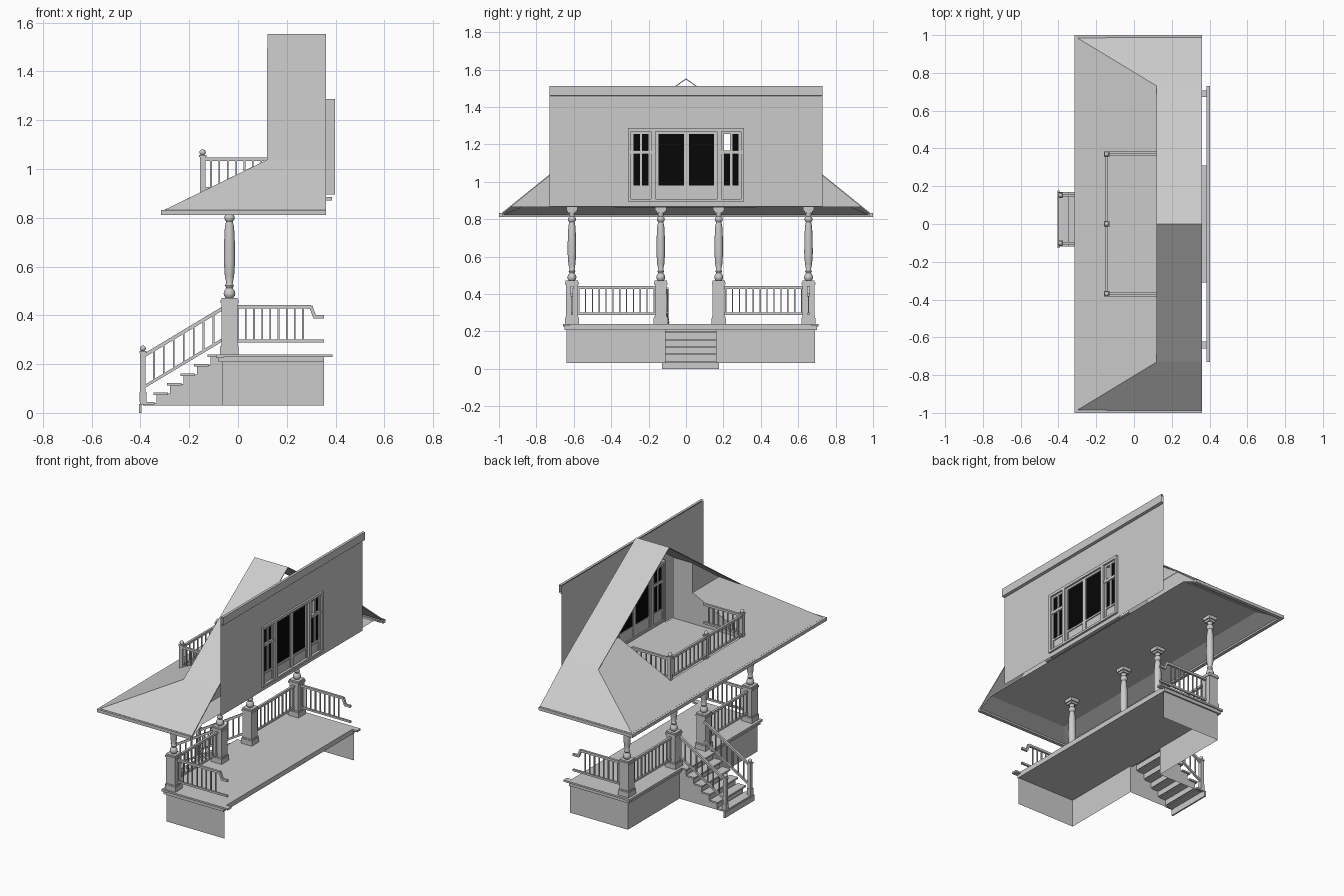
import bpy, bmesh, math
from mathutils import Vector, Matrix

cube = bpy.data.objects.get("Cube")
if cube:
    bpy.data.objects.remove(cube, do_unlink=True)


def material(name, c):
    m = bpy.data.materials.new(name)
    m.use_nodes = True
    m.diffuse_color = (c, c, c, 1)
    m.node_tree.nodes["Principled BSDF"].inputs["Base Color"].default_value = (c, c, c, 1)
    return m


GREY = material("pale grey", 0.6)
BLACK = material("black glass", 0.002)


class Part:
    """Collects simple shapes into one named mesh object."""

    def __init__(self, name, mat=GREY):
        self.name, self.mat, self.bm = name, mat, bmesh.new()

    def box(self, x0, x1, y0, y1, z0, z1):
        m = Matrix.Translation(((x0 + x1) / 2, (y0 + y1) / 2, (z0 + z1) / 2))
        m = m @ Matrix.Diagonal((x1 - x0, y1 - y0, z1 - z0, 1))
        bmesh.ops.create_cube(self.bm, size=1, matrix=m)

    def block(self, x, y, w, z0, z1):
        self.box(x - w / 2, x + w / 2, y - w / 2, y + w / 2, z0, z1)

    def bar(self, p, q, w):
        p, q = Vector(p), Vector(q)
        d = q - p
        m = Matrix.Translation((p + q) / 2) @ d.to_track_quat('Z', 'Y').to_matrix().to_4x4()
        bmesh.ops.create_cube(self.bm, size=1, matrix=m @ Matrix.Diagonal((w, w, d.length, 1)))

    def face(self, *pts):
        self.bm.faces.new([self.bm.verts.new(p) for p in pts])

    def strip(self, profile, y0, y1):
        """Open-ended sheet: an x-z profile swept along y."""
        for (x, z), (u, v) in zip(profile, profile[1:]):
            self.face((x, y0, z), (x, y1, z), (u, y1, v), (u, y0, v))

    def lathe(self, x, y, profile, n=16):
        rings = [[self.bm.verts.new((x + r * math.cos(math.tau * i / n),
                                     y + r * math.sin(math.tau * i / n), z)) for i in range(n)]
                 for r, z in profile]
        for a, b in zip(rings, rings[1:]):
            for i in range(n):
                j = (i + 1) % n
                self.bm.faces.new((a[i], a[j], b[j], b[i]))

    def ball(self, x, y, z, r):
        bmesh.ops.create_uvsphere(self.bm, u_segments=12, v_segments=8, radius=r,
                                  matrix=Matrix.Translation((x, y, z)))

    def done(self, smooth=False, thick=0):
        bmesh.ops.remove_doubles(self.bm, verts=self.bm.verts, dist=1e-5)
        bmesh.ops.recalc_face_normals(self.bm, faces=self.bm.faces)
        me = bpy.data.meshes.new(self.name)
        self.bm.to_mesh(me)
        self.bm.free()
        me.materials.append(self.mat)
        ob = bpy.data.objects.new(self.name, me)
        bpy.context.collection.objects.link(ob)
        if thick:
            mod = ob.modifiers.new("thickness", 'SOLIDIFY')
            mod.thickness, mod.offset = thick, 0
        if smooth:
            bpy.ops.object.select_all(action='DESELECT')
            ob.select_set(True)
            bpy.context.view_layer.objects.active = ob
            bpy.ops.object.shade_smooth_by_angle(angle=math.radians(40))


def railing(part, p, q, low, high, count, w=0.012):
    """Top and bottom rails from p to q (floor points) with upright balusters."""
    p, q, up = Vector(p), Vector(q), Vector((0, 0, 1))
    part.bar(p + up * low, q + up * low, w)
    part.bar(p + up * high, q + up * high, w * 1.2)
    for i in range(1, count + 1):
        b = p.lerp(q, i / (count + 1))
        part.bar(b + up * low, b + up * high, w * 0.55)


# Porch layout
COL_X = -0.035
COLS = (-0.61, -0.135, 0.175, 0.655)
Y0, Y1 = -0.64, 0.69
SY0, SY1 = -0.11, 0.16
DECK = 0.24

# Porch base: open-backed skirt and deck
p = Part("porch_skirt")
for y in (Y0, Y1):
    p.face((-0.065, y, 0.03), (0.352, y, 0.03), (0.352, y, 0.21), (-0.065, y, 0.21))
for a, b in ((Y0, SY0), (SY1, Y1)):
    p.strip([(-0.065, 0.03), (-0.065, 0.21)], a, b)
p.done()
p = Part("porch_deck")
p.box(-0.08, 0.352, Y0 - 0.01, Y1 + 0.01, 0.208, DECK)
for y in (Y0, Y1):
    p.box(-0.085, 0.387, y - 0.018, y + 0.018, 0.229, DECK)
p.box(-0.09, -0.06, Y0 - 0.018, Y1 + 0.018, 0.226, DECK)
p.done()

# Stairs: zigzag shell with stepped sides, plus nosed treads
steps = [(-0.125 - 0.0555 * i, DECK - 0.039 * i) for i in range(6)]
outline = [(-0.065, 0.03), (-0.065, DECK - 0.005)]
for i, (x, z) in enumerate(steps):
    last = i == len(steps) - 1
    outline += [(x + 0.013, z - 0.005), (x + 0.013, 0.03 if last else steps[i + 1][1] - 0.005)]
p = Part("stair_shell")
for y in (SY0, SY1):
    p.face(*[(x, y, z) for x, z in outline])
p.strip(outline[1:], SY0, SY1)
p.done()
p = Part("stair_treads")
for x, z in steps:
    p.box(x, x + 0.06, SY0 - 0.01, SY1 + 0.01, z - 0.01, z)
p.box(-0.405, -0.395, SY0 - 0.017, SY1 + 0.017, 0, 0.036)
p.done()

# Pedestals and turned columns
p = Part("column_pedestals")
for y in COLS:
    for w, a, b in ((0.076, DECK, 0.272), (0.071, 0.272, 0.28), (0.064, 0.28, 0.45),
                    (0.074, 0.45, 0.462), (0.066, 0.462, 0.472)):
        p.block(COL_X, y, w, a, b)
p.done()
p = Part("turned_columns")
shape = [(0.014, 0.47), (0.022, 0.48), (0.024, 0.49), (0.02, 0.503), (0.013, 0.512),
         (0.018, 0.522), (0.013, 0.532), (0.019, 0.56), (0.023, 0.62), (0.022, 0.70),
         (0.019, 0.76), (0.014, 0.785), (0.021, 0.795), (0.021, 0.806), (0.014, 0.815), (0.018, 0.84)]
for y in COLS:
    p.lathe(COL_X, y, shape)
p.done(smooth=True)
p = Part("column_caps")
for y in COLS:
    p.block(COL_X, y, 0.045, 0.832, 0.845)
    p.block(COL_X, y, 0.06, 0.845, 0.866)
p.done()

# Porch railings, with stepped ends at the house side
p = Part("porch_railings")
for a, b in (COLS[:2], COLS[2:]):
    railing(p, (COL_X, a, DECK), (COL_X, b, DECK), 0.055, 0.195, 12)
for y in (COLS[0], COLS[3]):
    railing(p, (COL_X, y, DECK), (0.3, y, DECK), 0.055, 0.195, 9)
    p.bar((0.298, y, 0.438), (0.314, y, 0.395), 0.014)
    p.bar((0.31, y, 0.395), (0.353, y, 0.395), 0.014)
    p.bar((0.3, y, 0.295), (0.353, y, 0.295), 0.012)
p.done()

# Stair railings and newel posts
p = Part("stair_railings")
for y in (SY0 + 0.008, SY1 - 0.008):
    railing(p, (-0.385, y, 0.045), (-0.06, y, 0.24), 0.062, 0.19, 7)
    p.block(-0.39, y, 0.022, 0.045, 0.25)
    p.block(-0.39, y, 0.028, 0.045, 0.085)
    p.block(-0.39, y, 0.028, 0.245, 0.253)
    p.ball(-0.39, y, 0.264, 0.012)
p.done(smooth=True)

# Main roof: gable with hipped ends and a balcony opening in the front slope
EX, EY, EZ, RX, BX = -0.3, 0.985, 0.83, 0.12, 0.36
HY, HZ, RIDGE, CUT, BAL, WX = 0.73, 1.035, 1.55, 0.38, -0.15, 0.22
FLOOR = 0.885


def slope(x, y):
    return (x, y, EZ + (x - EX) * (HZ - EZ) / (RX - EX))


hip = EY + (BAL - EX) / (RX - EX) * (HY - EY)
p = Part("main_roof")
p.face(slope(EX, -EY), slope(EX, EY), slope(BAL, hip), slope(BAL, CUT), slope(BAL, -CUT), slope(BAL, -hip))
for s in (1, -1):
    p.face((BX, 0, RIDGE), (RX, 0, RIDGE), (RX, s * HY, HZ), (BX, s * HY, HZ))
    p.face((BX, s * HY, HZ), (RX, s * HY, HZ), slope(BAL, s * hip), slope(EX, s * EY), (BX, s * EY, EZ))
    p.face(slope(BAL, s * CUT), slope(BAL, s * hip), slope(RX, s * HY), slope(RX, s * CUT))
    p.face(slope(RX, s * CUT), slope(RX, s * HY), slope(WX, s * 0.655), slope(WX, s * CUT))
p.done(thick=0.006)

# Eaves gutter
p = Part("eaves_gutter")
p.box(-0.315, -0.293, -1, 1, 0.812, 0.832)
for s in (1, -1):
    p.box(-0.315, BX, *sorted((s * 0.978, s)), 0.812, 0.832)
p.done()

# Porch ceiling with sloping soffits
p = Part("porch_ceiling")
cx, cy, cz = -0.2, 0.88, 0.866
p.face((cx, -cy, cz), (cx, cy, cz), (BX, cy, cz), (BX, -cy, cz))
p.face((EX, -EY, 0.82), (EX, EY, 0.82), (cx, cy, cz), (cx, -cy, cz))
for s in (1, -1):
    p.face((EX, s * EY, 0.82), (BX, s * EY, 0.82), (BX, s * cy, cz), (cx, s * cy, cz))
p.done()

# Balcony floor, recess sides and gable walls
p = Part("balcony_recess")
p.box(BAL, BX, -CUT, CUT, FLOOR - 0.008, FLOOR)
p.box(BX, 0.385, -0.31, 0.31, 0.87, FLOOR)
p.face((BAL, -CUT, FLOOR), (BAL, CUT, FLOOR), slope(BAL, CUT), slope(BAL, -CUT))
top = RIDGE - CUT * (RIDGE - HZ) / HY
for s in (1, -1):
    y = s * CUT
    p.face((BAL, y, FLOOR), (WX, y, FLOOR), slope(WX, y), slope(BAL, y))
    p.face((WX, y, FLOOR), (BX, y, FLOOR), (BX, y, top), (WX, y, top))
    p.face((WX, y, cz), (WX, y, top), (WX, s * HY, HZ), (WX, s * 0.935, cz))
p.done()

# Balcony railing and posts
p = Part("balcony_railing")
posts = [(-0.145, y) for y in (-0.37, 0, 0.37)]
for x, y in posts:
    p.block(x, y, 0.022, FLOOR, 1.055)
    p.block(x, y, 0.03, 1.05, 1.058)
    p.ball(x, y, 1.068, 0.013)
for s in (1, -1):
    railing(p, (-0.145, 0, FLOOR), (-0.145, s * 0.37, FLOOR), 0.035, 0.155, 8)
    railing(p, (-0.145, s * 0.37, FLOOR), (0.13, s * 0.37, FLOOR), 0.035, 0.155, 7)
p.done(smooth=True)

# Tall thin wall around the door opening, with an open-ended cornice
WALL = 0.385
p = Part("door_wall")
for y0, y1, z0, z1 in ((-HY, -0.305, 0.868, 1.51), (0.305, HY, 0.868, 1.51),
                       (-0.305, 0.305, 0.868, 0.9), (-0.305, 0.305, 1.28, 1.51)):
    p.strip([(WALL, z0), (WALL, z1)], y0, y1)
p.done()
p = Part("wall_cornice")
p.strip([(WALL, 1.458), (0.402, 1.462), (0.402, 1.513), (WALL, 1.513)], -HY, HY)
p.done()

# Door frame, sidelights and lower panels
p = Part("door_frame")
ZB, ZT = 0.895, 1.287
p.box(0.361, 0.397, -0.31, 0.31, ZT - 0.018, ZT)
p.box(0.361, 0.397, -0.31, 0.31, ZB, ZB + 0.014)
for y, w in ((-0.302, 0.016), (-0.174, 0.024), (0.177, 0.024), (0.302, 0.016)):
    p.box(0.361, 0.397, y - w / 2, y + w / 2, ZB, ZT)
for a, b in ((-0.295, -0.186), (-0.162, 0.003), (0.003, 0.165), (0.189, 0.295)):
    p.box(0.368, 0.38, a, b, 0.905, 0.972)
    p.box(0.366, 0.386, a, b, 0.968, 0.98)
    p.box(0.366, 0.386, a, b, 1.256, 1.275)
    for y in (a, b):
        p.box(0.366, 0.386, y - 0.014, y + 0.014, 0.905, 1.27)
    if b - a < 0.13:
        p.box(0.366, 0.39, a, b, 1.15, 1.168)
        mid = (a + b) / 2
        p.box(0.366, 0.386, mid - 0.006, mid + 0.006, 0.975, 1.26)
p.done()

# Dark glass, leaving one sidelight pane open
p = Part("door_glass", BLACK)
for a, b, z0, z1 in ((-0.295, -0.186, 0.975, 1.27), (-0.162, 0.165, 0.975, 1.27),
                     (0.189, 0.295, 0.975, 1.16), (0.242, 0.295, 1.16, 1.27)):
    p.box(0.372, 0.378, a, b, z0, z1)
p.done()
